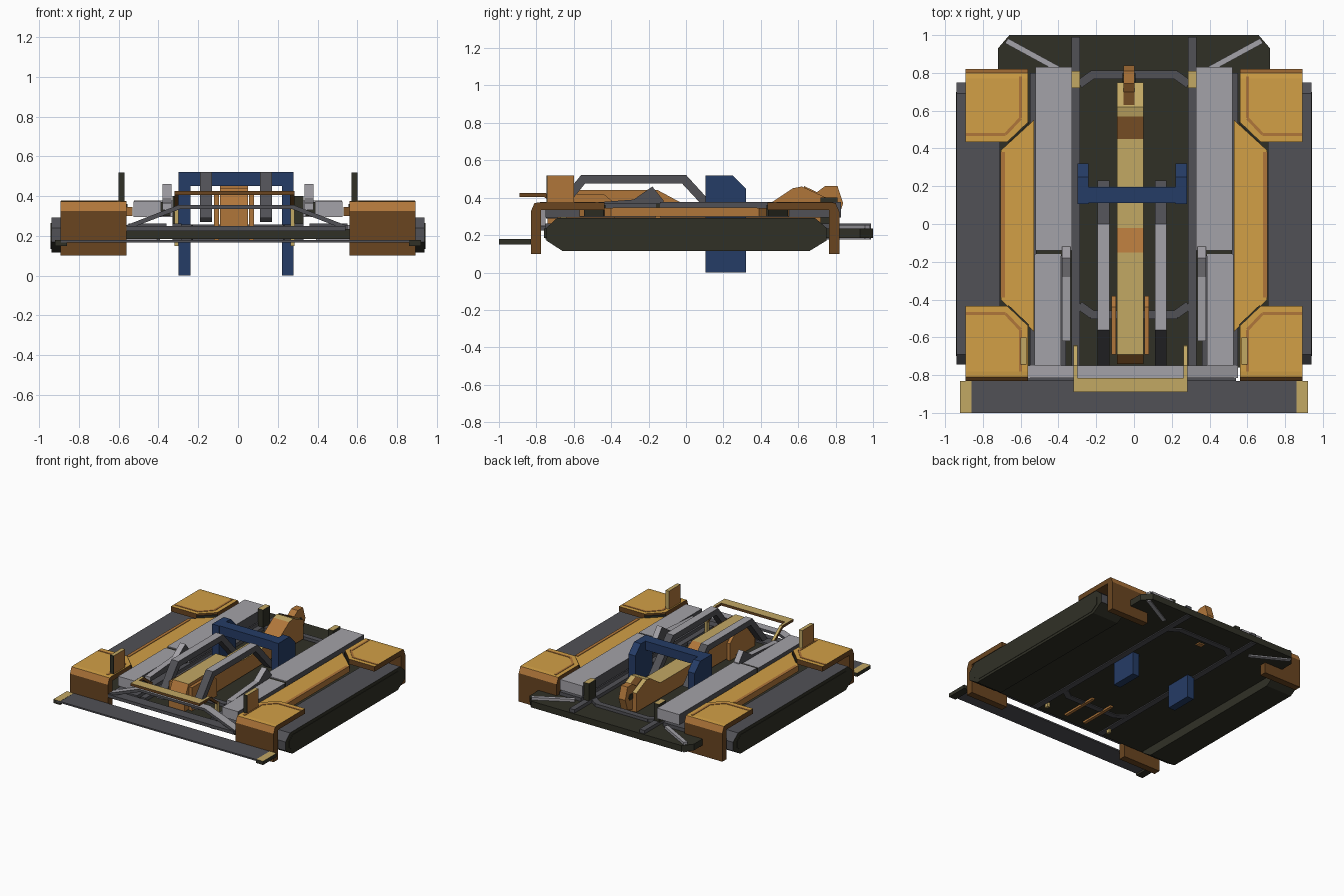
import bpy, bmesh
from mathutils import Vector

if "Cube" in bpy.data.objects:
    bpy.data.objects.remove(bpy.data.objects["Cube"])


def material(name, hexcol):
    def lin(v):
        v /= 255
        return v / 12.92 if v <= 0.04045 else ((v + 0.055) / 1.055) ** 2.4
    m = bpy.data.materials.new(name)
    m.diffuse_color = [lin(hexcol >> s & 255) for s in (16, 8, 0)] + [1]
    m.use_nodes = True
    m.node_tree.nodes["Principled BSDF"].inputs["Base Color"].default_value = m.diffuse_color
    return m


OLIVE = material("dark olive", 0x303026)
GREY = material("dark grey", 0x515156)
LIGHT = material("light grey", 0xA4A2A8)
YELLOW = material("yellow ochre", 0xD2A046)
ORANGE = material("burnt orange", 0xB0763A)
BROWN = material("brown", 0x6A4520)
SAND = material("sand", 0xC2A864)
BLUE = material("navy blue", 0x253C66)
C = -0.01   # centre line of the inner machinery


def up(f):       # second material on upward faces
    return int(f.normal.z > .9)


def prism(name, pts, axis, a, b, mats, rule=None):
    """Extrude a 2D outline along an axis: x -> (y,z), y -> (x,z), z -> (x,y)."""
    def place(p, t):
        return {'x': (t, p[0], p[1]), 'y': (p[0], t, p[1]), 'z': (p[0], p[1], t)}[axis]
    bm = bmesh.new()
    lo = [bm.verts.new(place(p, a)) for p in pts]
    hi = [bm.verts.new(place(p, b)) for p in pts]
    n = len(pts)
    bm.faces.new(lo)
    bm.faces.new(hi[::-1])
    for i in range(n):
        bm.faces.new((lo[i], hi[i], hi[(i + 1) % n], lo[(i + 1) % n]))
    bmesh.ops.recalc_face_normals(bm, faces=bm.faces)
    bm.normal_update()
    if rule:
        for f in bm.faces:
            f.material_index = rule(f)
    me = bpy.data.meshes.new(name)
    bm.to_mesh(me)
    bm.free()
    for m in mats if isinstance(mats, list) else [mats]:
        me.materials.append(m)
    ob = bpy.data.objects.new(name, me)
    bpy.context.collection.objects.link(ob)
    return ob


def box(name, x0, x1, y0, y1, z0, z1, mats, rule=None):
    return prism(name, [(x0, y0), (x1, y0), (x1, y1), (x0, y1)], 'z', z0, z1, mats, rule)


def beam(name, p, q, w, z0, z1, mat):
    """Flat bar between two points seen from above."""
    p, q = Vector(p), Vector(q)
    d = (q - p).normalized() * w / 2
    o = Vector((-d.y, d.x))
    return prism(name, [p + o, q + o, q - o, p - o], 'z', z0, z1, mat)


# Hull deck with clipped rear corners
prism("hull_deck", [(-.72, -.76), (.72, -.76), (.72, .93), (.66, 1), (-.66, 1), (-.72, .93)],
      'z', .185, .235, OLIVE)

# Front apron and its end tips
box("front_apron", -.89, .86, -1, -.83, .166, .178, GREY)
for s, side in ((-1, "left"), (1, "right")):
    box("apron_tip_" + side, *sorted((s * .86, s * .92)), -1, -.83, .15, .179, [OLIVE, SAND], up)

for s, side in ((-1, "left"), (1, "right")):
    # Track: grey belt with olive underside and side panel
    prism("track_" + side, [(-.745, .17), (-.66, .115), (.66, .115), (.75, .17), (.75, .24),
                            (.69, .291), (-.69, .291), (-.745, .24)],
          'x', s * .71, s * .939, [GREY, OLIVE],
          lambda f: int(abs(f.normal.x) > .5 or f.normal.z < -.5))
    prism("track_panel_" + side, [(-.7, .175), (-.64, .135), (.64, .135), (.7, .175), (.7, .23),
                                  (.66, .265), (-.66, .265), (-.7, .23)],
          'x', s * .93, s * .942, OLIVE)
    # Corner fenders: top plate, sloped lip and drop wall
    for e, end in ((-1, "front"), (1, "rear")):
        y = .83 if e < 0 else .82
        nm = end + "_fender_" + side
        prism(nm, [(s * .893, e * .435), (s * .67, e * .435), (s * .56, e * .54),
                   (s * .56, e * (y - .05)), (s * .893, e * (y - .05))],
              'z', .335, .375, [BROWN, YELLOW], up)
        prism(nm + "_wall", [(e * (y - .05), .375), (e * (y - .02), .372), (e * y, .325),
                             (e * y, .10), (e * (y - .055), .10), (e * (y - .055), .33)],
              'x', s * .56, s * .893, [BROWN, YELLOW, ORANGE],
              lambda f: 1 if f.normal.z > .9 else 2 if f.normal.z > .3 else 0)
        # Raised trim line on the fender
        path = [(s * .6, e * .78), (s * .6, e * .56), (s * .68, e * .475), (s * .89, e * .475)]
        for i in range(3):
            beam(f"{nm}_trim_{i}", path[i], path[i + 1], .016, .372, .378, ORANGE)
        # Fender skirt under the inner diagonal
        beam(nm + "_skirt", (s * .67, e * .435), (s * .56, e * .54), .016, .30, .36, OLIVE)
    # Side step between the fenders
    prism("side_step_" + side, [(s * .53, -.57), (s * .705, -.40), (s * .705, .39), (s * .53, .55)],
          'z', .30, .345, [ORANGE, YELLOW], up)
    box("side_step_trim_" + side, *sorted((s * .682, s * .707)), -.39, .38, .312, .349, ORANGE)
    # Upright plates on the front fenders
    x0, x1 = sorted((s * .57, s * .6))
    box("upright_plate_" + side, x0, x1, -.74, -.6, .36, .518, [SAND, ORANGE],
        lambda f: int(abs(f.normal.x) > .5))
    box("upright_plate_face_" + side, x0, x1, -.745, -.738, .36, .518, OLIVE)

    # Long deck beams: rear and front length, on a low sill
    k = lambda a, b: sorted((s * a, s * b))
    walls = lambda f: int(abs(f.normal.x) > .9)
    box("rear_deck_beam_" + side, *k(.327, .522), -.14, .83, .295, .378, [LIGHT, GREY], walls)
    box("front_deck_beam_" + side, *k(.386, .526), -.75, -.16, .295, .372, [LIGHT, GREY], walls)
    box("deck_beam_joint_" + side, *k(.34, .52), -.17, -.13, .30, .37, OLIVE)
    box("deck_sill_" + side, *k(.36, .55), -.75, .80, .23, .262, GREY)
    # Wedge pod beside the front beam
    prism("wedge_pod_" + side, [(-.62, .33), (-.62, .365), (-.28, .39), (-.18, .46),
                                (-.12, .385), (-.12, .33)],
          'x', s * .335, s * .38, [LIGHT, GREY], walls)

    # Chassis rail, visible above and below the deck
    box("chassis_rail_" + side, *k(.285, .33), -.75, .99, .177, .262, GREY)
    # Rear diagonal brace and rear bracket
    beam("rear_brace_" + side, (s * .40, .82), (s * .675, .97), .03, .176, .255, LIGHT)
    box("rear_bracket_" + side, *k(.285, .33), .72, .81, .25, .40, [OLIVE, SAND], up)
    # Cranked corners of the cross frames
    for e, y in ((1, .79), (-1, -.48)):
        beam(f"cross_frame_corner_{side}_{'rear' if e > 0 else 'front'}",
             (s * .29, y - e * .05), (s * .22, y), .045, .178, .258, GREY)

    # Arched guard rail with a light top
    prism("arched_rail_" + side, [(-.75, .29), (-.56, .522), (0, .522), (.23, .27), (.17, .27),
                                  (-.02, .475), (-.54, .475), (-.69, .29)],
          'x', C + s * .12, C + s * .182, [GREY, LIGHT], up)
    # Blue arch leg, reaching down to the ground
    prism("blue_arch_leg_" + side, [(.105, 0), (.32, 0), (.32, .45), (.25, .52), (.105, .52)],
          'x', C + s * .23, C + s * .29, BLUE)
    # Centre housing cheek plates, poking through the deck
    prism("housing_cheek_" + side, [(-.69, .17), (-.38, .17), (-.38, .37), (-.44, .42), (-.69, .42)],
          'x', -.02 + s * .075, -.02 + s * .1, ORANGE)
    # Front hand-bar arm and leg
    prism("hand_bar_arm_" + side, [(-.89, .405), (-.76, .405), (-.66, .33), (-.64, .34),
                                   (-.75, .425), (-.89, .425)],
          'x', -.018 + s * .28, -.018 + s * .302, [BROWN, SAND], lambda f: int(f.normal.z > .5))
    box("hand_bar_leg_" + side, *sorted((-.018 + s * .282, -.018 + s * .302)),
        -.67, -.64, .15, .345, SAND)

# Cross members and blue arch top
box("rear_cross_frame", -.23, .23, .767, .812, .178, .258, GREY)
box("front_cross_frame", -.23, .23, -.503, -.457, .178, .258, GREY)
box("blue_arch_top", C - .288, C + .288, .11, .195, .45, .52, BLUE)

# Front truss: bent bar with sloping ends
prism("front_truss", [(-.57, .25), (-.3, .355), (.28, .355), (.55, .25), (.49, .25), (.27, .335),
                      (-.29, .335), (-.51, .25)],
      'y', -.815, -.75, [GREY, LIGHT], up)
box("front_truss_foot", -.57, .54, -.83, -.75, .225, .25, GREY)

# Hand bar across the nose
box("hand_bar", -.32, .284, -.89, -.815, .405, .425, [BROWN, SAND], up)

# Central housing and spine, sand on top and orange on slopes and sides
prism("central_spine", [(-.74, .24), (-.74, .34), (-.69, .44), (-.15, .44), (-.02, .37), (.45, .37),
                        (.57, .45), (.62, .46), (.75, .40), (.75, .25)],
      'x', -.09, .05, [ORANGE, SAND], lambda f: int(f.normal.z > .88 and f.normal.y > -.2
                                                    and not -.16 < f.calc_center_median().y < -.01))
# Rear hook disc with a hub
prism("rear_hook_disc", [(.63, .37), (.63, .463), (.70, .43), (.745, .463), (.81, .463), (.84, .37),
                         (.81, .28), (.74, .26), (.66, .30)],
      'x', -.055, .003, [ORANGE, BROWN], lambda f: int(f.calc_center_median().y < .68))
prism("rear_hook_hub", [(.755, .35), (.785, .35), (.80, .37), (.785, .395), (.755, .395), (.74, .37)],
      'x', -.06, .008, OLIVE)
box("spine_rear_foot", -.05, 0, .70, .74, .175, .27, ORANGE)
